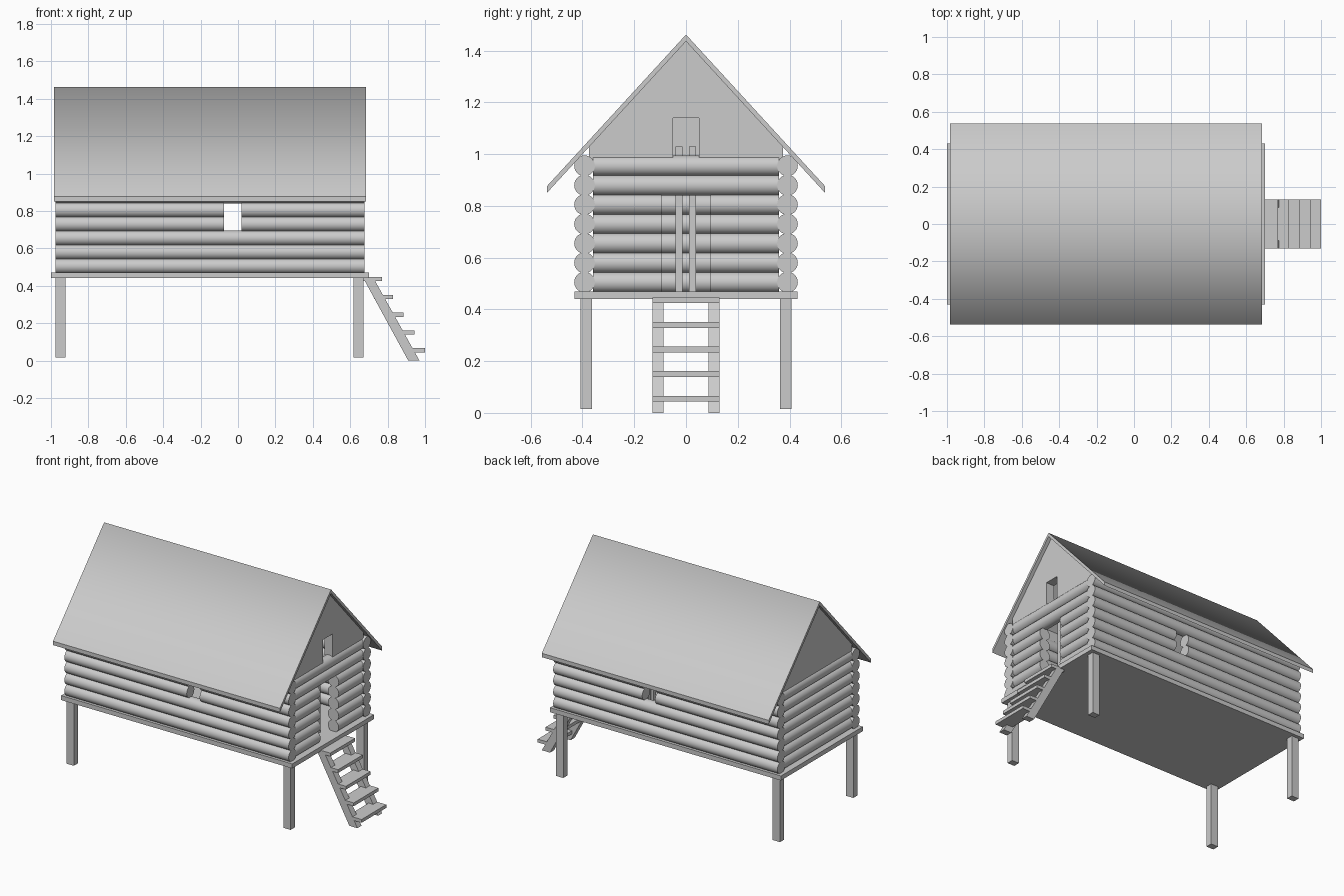
import bpy
import bmesh
from math import radians
from mathutils import Matrix, Vector

cube = bpy.data.objects.get("Cube")
if cube:
    bpy.data.objects.remove(cube, do_unlink=True)

grey = bpy.data.materials.new("plain grey")
grey.use_nodes = True
GREY = (0.6, 0.6, 0.6, 1)
grey.diffuse_color = GREY
grey.node_tree.nodes["Principled BSDF"].inputs["Base Color"].default_value = GREY


def finish(name, bm):
    bmesh.ops.recalc_face_normals(bm, faces=bm.faces)
    mesh = bpy.data.meshes.new(name)
    bm.to_mesh(mesh)
    bm.free()
    mesh.materials.append(grey)
    ob = bpy.data.objects.new(name, mesh)
    bpy.context.collection.objects.link(ob)
    return ob


def box(name, x, y, z):
    """Box from (min, max) pairs."""
    bm = bmesh.new()
    bmesh.ops.create_cube(bm, size=1)
    for v in bm.verts:
        v.co = Vector(r[0] if c < 0 else r[1] for c, r in zip(v.co, (x, y, z)))
    return finish(name, bm)


def prism(name, profile, axis, start, end):
    """Extrude a 2D profile along x (profile in y, z) or y (profile in x, z)."""
    bm = bmesh.new()
    put = (lambda p: (start, p[0], p[1])) if axis == "x" else (lambda p: (p[0], start, p[1]))
    face = bm.faces.new([bm.verts.new(put(p)) for p in profile])
    ext = bmesh.ops.extrude_face_region(bm, geom=[face])
    step = Vector((end - start, 0, 0) if axis == "x" else (0, end - start, 0))
    for v in ext["geom"]:
        if isinstance(v, bmesh.types.BMVert):
            v.co += step
    return finish(name, bm)


R = 0.04


def log(name, axis, across, z, start, end):
    """Round log running along x or y."""
    bm = bmesh.new()
    mid = (start + end) / 2
    if axis == "x":
        m = Matrix.Translation((mid, across, z)) @ Matrix.Rotation(radians(90), 4, "Y")
    else:
        m = Matrix.Translation((across, mid, z)) @ Matrix.Rotation(radians(90), 4, "X")
    bmesh.ops.create_cone(bm, cap_ends=True, segments=28, radius1=R, radius2=R,
                          depth=end - start, matrix=m)
    for f in bm.faces:
        f.smooth = len(f.verts) == 4
    return finish(name, bm)


# Platform and posts
box("platform", (-1, 0.7), (-0.43, 0.43), (0.44, 0.47))
for px in (-0.95, 0.645):
    for py in (-0.385, 0.385):
        box("post", (px - 0.027, px + 0.027), (py - 0.022, py + 0.022), (0.015, 0.44))

# Log walls, with gaps for the two windows and the door
LEFT, RIGHT = -0.975, 0.675
for i in range(7):
    z = 0.505 + 0.075 * i
    for side in (-1, 1):
        spans = [(LEFT, -0.075), (0.02, RIGHT)] if i in (3, 4) else [(LEFT, RIGHT)]
        for a, b in spans:
            log("side_wall_log", "x", side * 0.392, z, a, b)
    log("left_wall_log", "y", LEFT + R, z, -0.36, 0.36)
    spans = [(-0.36, -0.095), (0.095, 0.36)] if i < 5 else [(-0.36, 0.36)]
    for a, b in spans:
        log("right_wall_log", "y", RIGHT - R, z, a, b)

# Roof of two slopes, shaded softly over the ridge
APEX, EAVE, SLOPE, THICK = 1.462, 0.537, 1.09, 0.026


def under(y):
    return APEX - THICK - SLOPE * abs(y)


top = [(-EAVE, under(EAVE) + THICK), (0, APEX), (EAVE, under(EAVE) + THICK)]
low = [(y, z - THICK) for y, z in reversed(top)]
roof = prism("roof", top + low, "x", -0.985, 0.685)
for p in roof.data.polygons:
    p.use_smooth = p.normal.z > 0.3

# Gables: plain on the left, with a hatch on the right
W, BASE = 0.36, 0.985
prism("left_gable", [(-W, BASE), (W, BASE), (W, under(W)), (0, under(0)), (-W, under(W))],
      "x", -0.96, -0.9)
H, HTOP = 0.05, 1.14
prism("right_gable",
      [(-W, BASE), (-H, BASE), (-H, HTOP), (H, HTOP), (H, BASE), (W, BASE),
       (W, under(W)), (0, under(0)), (-W, under(W))], "x", 0.6, 0.66)
for side in (-1, 1):
    prism("wall_plate", [(side * W, BASE - 0.02), (side * 0.375, BASE - 0.02),
                         (side * 0.375, under(0.375)), (side * W, under(W))],
          "x", -0.96, 0.66)

# Upright boards inside the doorway
for y in (-0.04, 0.012):
    box("inner_board", (0.25, 0.58), (y, y + 0.027), (0.47, 1.03))

# Stairs
for a, b in ((-0.13, -0.087), (0.087, 0.13)):
    prism("stair_stringer", [(0.67, 0.44), (0.725, 0.44), (0.97, 0), (0.91, 0)], "y", a, b)
for i in range(5):
    x, z = 0.77 + 0.0575 * i, 0.435 - 0.095 * i
    box("stair_tread", (x - 0.1, x), (-0.13, 0.13), (z - 0.011, z + 0.011))
